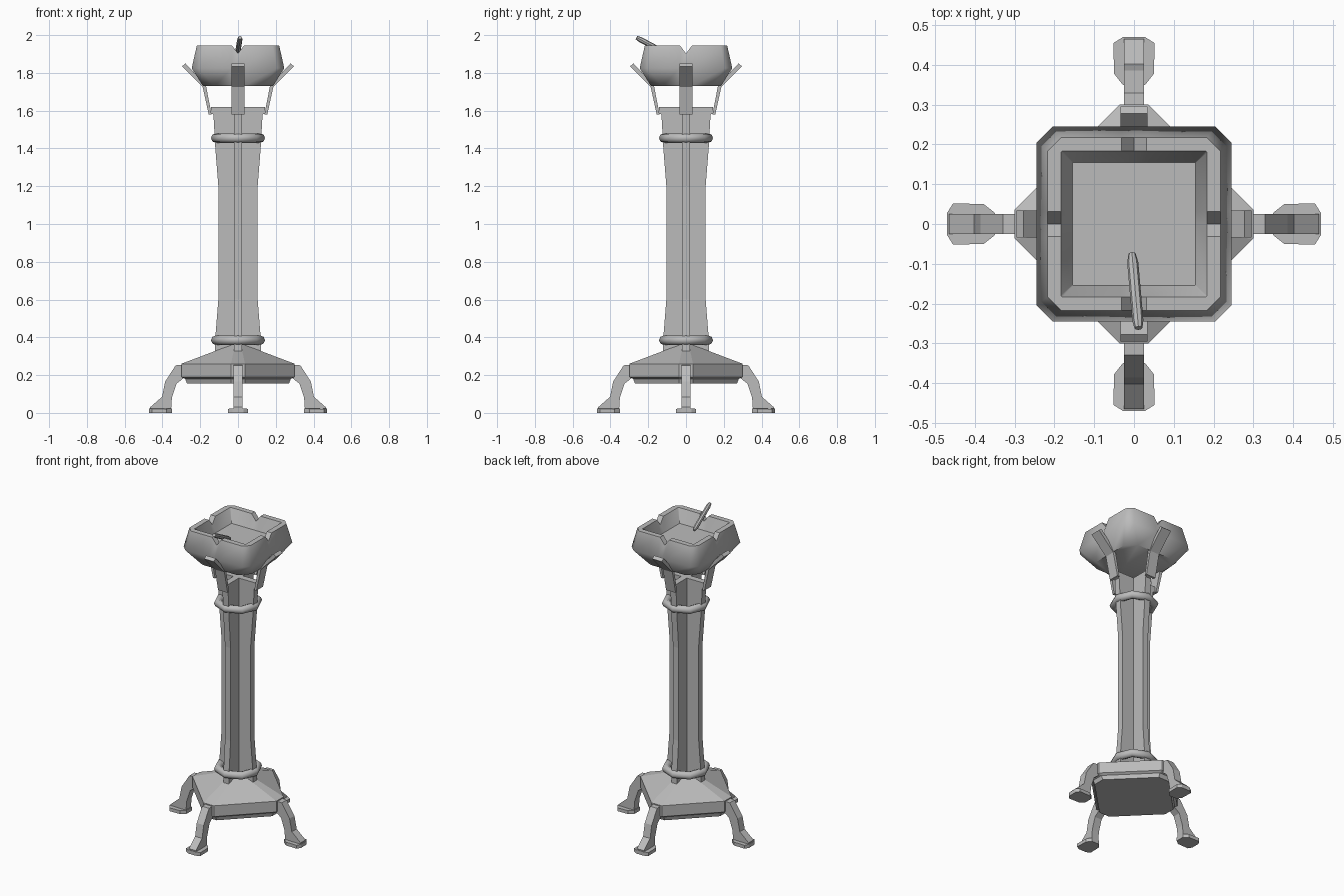
import bpy, bmesh, math
from mathutils import Vector, Matrix

cube = bpy.data.objects.get("Cube")
if cube:
    bpy.data.objects.remove(cube, do_unlink=True)

metal = bpy.data.materials.new("grey metal")
metal.use_nodes = True
GREY = (0.5, 0.5, 0.5, 1)
metal.diffuse_color = GREY
metal.node_tree.nodes["Principled BSDF"].inputs["Base Color"].default_value = GREY


def finish(name, bm, angle=None):
    """Turn a bmesh into a named object, optionally smooth shaded."""
    bmesh.ops.recalc_face_normals(bm, faces=bm.faces)
    mesh = bpy.data.meshes.new(name)
    bm.to_mesh(mesh)
    bm.free()
    mesh.materials.append(metal)
    ob = bpy.data.objects.new(name, mesh)
    bpy.context.collection.objects.link(ob)
    if angle:
        bpy.ops.object.select_all(action="DESELECT")
        ob.select_set(True)
        bpy.context.view_layer.objects.active = ob
        bpy.ops.object.shade_smooth_by_angle(angle=math.radians(angle))
    return ob


def loft(bm, rings):
    """Skin matching rings of points and cap both ends."""
    loops = [[bm.verts.new(p) for p in ring] for ring in rings]
    for a, b in zip(loops, loops[1:]):
        for i in range(len(a)):
            j = (i + 1) % len(a)
            bm.faces.new((a[i], a[j], b[j], b[i]))
    bm.faces.new(loops[0][::-1])
    bm.faces.new(loops[-1])


def quarter_turns(points):
    """Repeat a flat run of points around the four sides."""
    return [Matrix.Rotation(k * math.pi / 2, 3, "Z") @ Vector(p)
            for k in range(4) for p in points]


def side_profile(points, half):
    """Rings at -half and +half in y of an outline in the xz plane."""
    return [[(x, y, z) for x, z in points] for y in (-half, half)]


# Column: cross-shaped section with flared ends
bm = bmesh.new()
T = 0.02
COLUMN = [(0.32, 0.122), (0.4, 0.12), (0.6, 0.104), (1.2, 0.104),
          (1.4, 0.12), (1.58, 0.13), (1.585, 0.142), (1.62, 0.142)]
loft(bm, [quarter_turns([(r, -T, z), (r, T, z), (T, T, z)]) for z, r in COLUMN])
finish("column", bm)

# Collars: eight-sided rings around the column
for name, z in (("lower_collar", 0.385), ("upper_collar", 1.455)):
    bpy.ops.mesh.primitive_torus_add(major_segments=8, minor_segments=8,
                                     major_radius=0.118, minor_radius=0.025,
                                     location=(0, 0, z))
    ob = bpy.context.object
    ob.name = name
    ob.data.materials.append(metal)
    bpy.ops.object.shade_smooth_by_angle(angle=math.radians(50))

# Base: diamond plinth with clipped corners and a shallow pitched top
bm = bmesh.new()
BASE = [(0.155, 0.27), (0.18, 0.28), (0.19, 0.3), (0.26, 0.3), (0.362, 0.03)]
loft(bm, [quarter_turns([(r, -min(0.037, r / 2), z), (r, min(0.037, r / 2), z)])
          for z, r in BASE])
finish("base_plinth", bm)

# Legs, feet and bowl brackets, one on each side
LEG = [(0.28, 0.255), (0.33, 0.252), (0.386, 0.165), (0.402, 0.085),
       (0.465, 0.03), (0.465, 0.005), (0.355, 0.005), (0.35, 0.08),
       (0.325, 0.155), (0.28, 0.19)]
FOOT = [(0.35, 0.028), (0.378, 0.05), (0.455, 0.052), (0.47, 0.028)]
BRACKET = [(0.14, 1.58), (0.155, 1.58), (0.187, 1.725), (0.296, 1.835),
           (0.278, 1.85), (0.17, 1.735)]
for k, side in enumerate(("left", "back", "right", "front")):
    turn = Matrix.Rotation(k * math.pi / 2, 4, "Z")
    bm = bmesh.new()
    loft(bm, side_profile(LEG, 0.025))
    finish(side + "_leg", bm).matrix_world = turn
    bm = bmesh.new()
    plan = FOOT + [(x, -y) for x, y in reversed(FOOT)]
    loft(bm, [[(x, y, 0) for x, y in plan],
              [(x, y, 0.024 - 0.12 * max(0, abs(y) - 0.03)) for x, y in plan]])
    finish(side + "_foot", bm).matrix_world = turn
    bm = bmesh.new()
    loft(bm, side_profile(BRACKET, 0.034))
    finish(side + "_bracket", bm).matrix_world = turn

# Bowl: clipped square dish with a notch in the middle of each rim side
# (height, half width, corner clip, notch depth)
BOWL = [(1.73, 0.185, 0.06, 0), (1.825, 0.245, 0.04, 0),
        (1.945, 0.218, 0.035, 0.042), (1.945, 0.184, 0.004, 0.042),
        (1.86, 0.155, 0.002, 0)]
bm = bmesh.new()
loft(bm, [quarter_turns([(r, c - r, z), (r, -0.032, z), (r, 0, z - d),
                         (r, 0.032, z), (r, r - c, z)])
          for z, r, c, d in BOWL])
finish("bowl", bm, 50)

# Stick resting in the front notch
tip, end = Vector((-0.005, -0.075, 1.888)), Vector((0.011, -0.258, 1.985))
axis = end - tip
bm = bmesh.new()
frame = axis.to_track_quat("Z", "Y")
STICK = [(0, 0.009), (0.12, 0.014), (0.92, 0.014), (1.02, 0.01)]
loft(bm, [[tip + axis * t + frame @ Vector((r * math.cos(a), r * math.sin(a), 0))
           for a in (i * math.pi / 4 for i in range(8))] for t, r in STICK])
finish("resting_stick", bm, 40)
